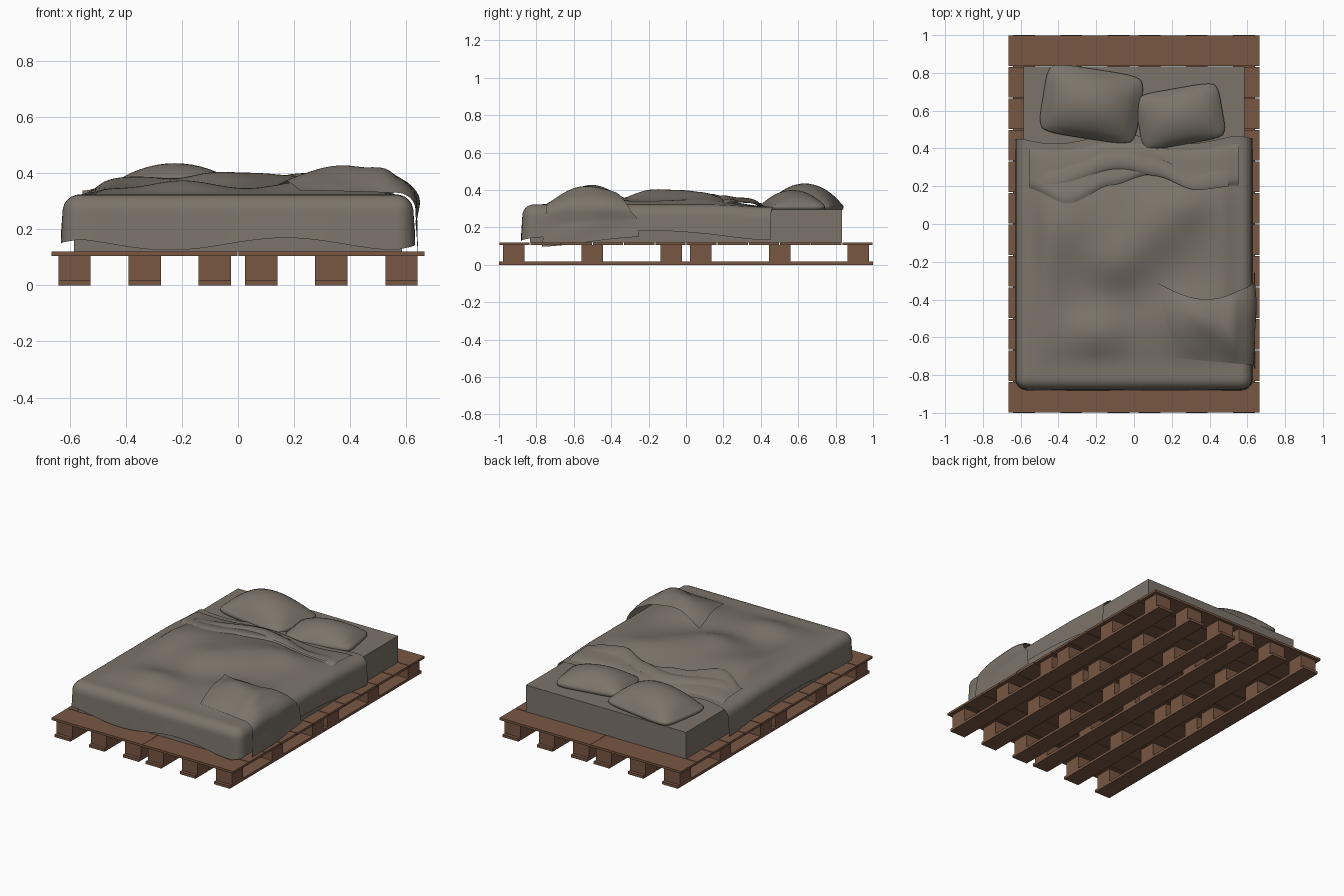
import bpy, bmesh
from math import sin, cos, pi, exp, hypot, radians

if "Cube" in bpy.data.objects:
    bpy.data.objects.remove(bpy.data.objects["Cube"])


def material(name, rgb):
    m = bpy.data.materials.new(name)
    m.diffuse_color = (*rgb, 1)
    m.use_nodes = True
    m.node_tree.nodes["Principled BSDF"].inputs["Base Color"].default_value = m.diffuse_color
    return m


wood = material("wood", (0.19, 0.095, 0.055))
cloth = material("cloth", (0.20, 0.175, 0.145))


def finish(name, bm, mat, smooth=False):
    me = bpy.data.meshes.new(name)
    bm.to_mesh(me)
    bm.free()
    ob = bpy.data.objects.new(name, me)
    bpy.context.collection.objects.link(ob)
    me.materials.append(mat)
    if smooth:
        for o in bpy.context.selected_objects:
            o.select_set(False)
        ob.select_set(True)
        bpy.context.view_layer.objects.active = ob
        bpy.ops.object.shade_smooth_by_angle(angle=radians(45))
    return ob


def add_box(bm, x, y, z0, z1, w, d):
    vs = bmesh.ops.create_cube(bm, size=1)["verts"]
    for v in vs:
        v.co.x = x + v.co.x * w
        v.co.y = y + v.co.y * d
        v.co.z = (z0 + z1) / 2 + v.co.z * (z1 - z0)


# Four pallets: slats on top, 3 x 3 blocks, runners underneath
for px in (-1, 1):
    for py in (-1, 1):
        bm = bmesh.new()
        cx, cy = px * 0.3325, py * 0.5
        for i in range(6):
            add_box(bm, cx, cy + (i - 2.5) / 6, 0.105, 0.12, 0.663, 0.162)
        for i in (-1, 0, 1):
            bx = cx + i * 0.25
            add_box(bm, bx, cy, 0, 0.017, 0.115, 1.0)
            for j in (-1, 0, 1):
                add_box(bm, bx, cy + j * 0.42, 0.017, 0.105, 0.115, 0.115)
        finish("pallet", bm, wood)

# Mattress
bm = bmesh.new()
add_box(bm, 0, 0, 0.12, 0.295, 1.17, 1.67)
finish("mattress", bm, cloth)


# Pillows
def pillow(name, x, y, w, d, h, angle):
    bm = bmesh.new()
    bmesh.ops.create_cube(bm, size=2)
    bmesh.ops.subdivide_edges(bm, edges=bm.edges[:], cuts=15, use_grid_fill=True)
    c, s = cos(radians(angle)), sin(radians(angle))
    for v in bm.verts:
        a, b, t = v.co
        f = max(0, (1 - a * a) * (1 - b * b)) ** 0.75
        k = 1 - 0.04 * t * t
        lx = w / 2 * a * (1 - 0.09 * b ** 6) * k
        ly = d / 2 * b * (1 - 0.09 * a ** 6) * k
        v.co = (x + lx * c - ly * s, y + lx * s + ly * c,
                0.293 + (t + 1) / 2 * (0.032 + h * f))
    finish(name, bm, cloth, True)


pillow("pillow_left", -0.225, 0.635, 0.52, 0.37, 0.11, -9)
pillow("pillow_right", 0.245, 0.57, 0.45, 0.30, 0.075, 10)

# Draped surface: flat top with lumps, rounded edges and a hanging skirt
A, FY, R, OVER, TOP = 0.565, -0.815, 0.06, 0.25, 0.323
LUMPS = [(0.0, 0.0, 0.24, 0.17, 0.055), (0.28, 0.1, 0.11, 0.09, 0.035),
         (0.1, -0.05, 0.1, 0.1, 0.02), (-0.08, -0.21, 0.12, 0.1, 0.05),
         (-0.36, 0.0, 0.11, 0.15, 0.04), (-0.46, -0.25, 0.07, 0.28, 0.025),
         (-0.2, -0.57, 0.13, 0.09, 0.05), (0.3, -0.5, 0.16, 0.12, 0.055),
         (0.5, -0.1, 0.08, 0.25, 0.015)]


def smooth(t):
    t = min(1, max(0, t))
    return t * t * (3 - 2 * t)


def drape(s, t, off=0.0):
    dx, dy = max(0, (abs(s) - A) / OVER), max(0, (FY - t) / OVER)
    x, y = max(-A, min(A, s)), max(FY, t)
    sg = 1 if s > 0 else -1
    fade = smooth((A - abs(x)) / 0.11 + 0.1) * smooth((y - FY) / 0.16)
    z = TOP + off + fade * sum(
        a * exp(-0.5 * (((x - cx) / sx) ** 2 + ((y - cy) / sy) ** 2))
        for cx, cy, sx, sy, a in LUMPS)
    z -= 0.014 * smooth((y - 0.1) / 0.35)
    d = max(dx, dy)
    if d > 0:
        wy = dy / (dx + dy)
        side = 0.165 + 0.018 * cos((y + 0.2) * 5)
        hem = (1 - wy) * side + wy * (0.147 + 0.022 * cos((x - 0.17) * 7.6))
        r = R + off
        if d < 0.4:
            out, down = r * sin(d / 0.4 * pi / 2), R * (1 - cos(d / 0.4 * pi / 2))
        else:
            e = (d - 0.4) / 0.6
            out, down = r + 0.006 * e, R + (TOP - hem - R) * e
        n = hypot(dx, dy)
        x += sg * out * dx / n
        y -= out * dy / n
        z -= down
    if t > 0.1:
        y += (t - 0.1) / 0.35 * 0.025 * sin(9 * x + 2.2) * smooth((0.66 - abs(x)) / 0.15)
    return x, y, z


def patch(name, nu, nv, fn):
    bm = bmesh.new()
    g = [[bm.verts.new(fn(i / nu, j / nv)) for j in range(nv + 1)] for i in range(nu + 1)]
    for i in range(nu):
        for j in range(nv):
            bm.faces.new((g[i][j], g[i + 1][j], g[i + 1][j + 1], g[i][j + 1]))
    return finish(name, bm, cloth, True)


# Blanket
W = A + OVER
patch("blanket", 82, 76, lambda u, v: drape(-W + 2 * W * u, FY - OVER + (0.45 - FY + OVER) * v))


def curve(pts, x):
    for (x0, y0), (x1, y1) in zip(pts, pts[1:]):
        if x <= x1:
            return y0 + (y1 - y0) * smooth((x - x0) / (x1 - x0))
    return pts[-1][1]


# Turned-back fold near the pillows, in two layers
EDGE = [(-0.56, 0.19), (-0.35, 0.11), (-0.12, 0.2), (0.1, 0.26), (0.32, 0.2), (0.555, 0.2)]
RIDGE = [(-0.48, 0.24), (-0.08, 0.31), (0.12, 0.29), (0.34, 0.22), (0.5, 0.23)]


def fold(u, v):
    x = -0.555 + 1.11 * u
    y0 = curve(EDGE, x)
    lift = min(1, v * 6, (1 - v) * 4) ** 0.5
    return drape(x, y0 + (0.41 - y0) * v, 0.002 + 0.016 * lift)


def upper_fold(u, v):
    x = -0.48 + 0.98 * u
    y = curve(RIDGE, x) - 0.035 + 0.1 * v
    return drape(x, y, 0.014 + 0.02 * sin(pi * v) ** 0.7 * (0.3 + 0.7 * sin(pi * u)))


patch("blanket_fold", 50, 14, fold)
patch("blanket_upper_fold", 50, 10, upper_fold)


# Blanket corner thrown over the right side near the foot
def throw(u, v):
    s0, s1 = 0.22 - 0.10 * v, A + OVER * 1.3
    s = s0 + (s1 - s0) * u
    dip = 0.11 * sin(pi * u / 0.75) if u < 0.75 else 0
    back = -0.31 + 0.06 * u - dip
    front = -0.71 - 0.06 * u
    y = front + (back - front) * v
    window = sin(pi * 0.8 * v)
    lift = 0.045 * sin(pi * u * 1.3) * window if u < 0.77 else 0
    lift += 0.04 * exp(-((s - 0.535) / 0.055) ** 2) * window
    crease = 0.007 * sin(14 * u + 5 * v) * sin(pi * u) * sin(pi * v)
    return drape(s, y, 0.007 + lift + crease)


patch("blanket_corner", 44, 24, throw)
